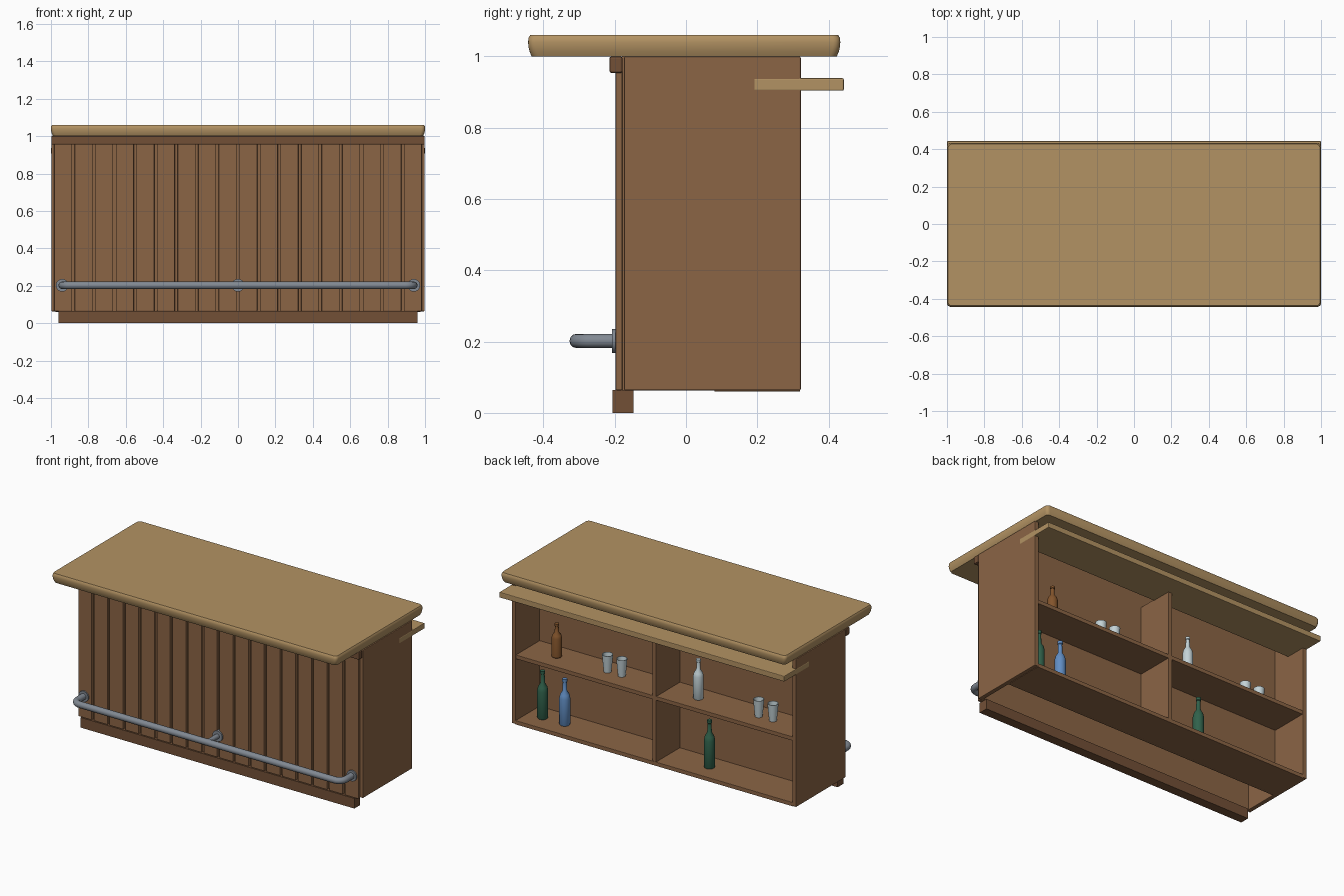
import bpy, bmesh, math

if "Cube" in bpy.data.objects:
    bpy.data.objects.remove(bpy.data.objects["Cube"])


def material(name, rgb):
    m = bpy.data.materials.new(name)
    m.diffuse_color = (*rgb, 1)
    m.use_nodes = True
    m.node_tree.nodes["Principled BSDF"].inputs["Base Color"].default_value = m.diffuse_color
    return m


WOOD = material("wood", (0.26, 0.13, 0.06))
TRIM = material("dark_wood", (0.17, 0.08, 0.037))
OAK = material("light_wood", (0.45, 0.29, 0.125))
STEEL = material("steel", (0.22, 0.25, 0.29))
GREEN = material("green_glass", (0.03, 0.12, 0.07))
BLUE = material("blue_glass", (0.12, 0.27, 0.55))
AMBER = material("amber_glass", (0.23, 0.09, 0.025))
CLEAR = material("clear_glass", (0.55, 0.65, 0.68))


def finish(name, bm, mat, smooth=None):
    bmesh.ops.recalc_face_normals(bm, faces=bm.faces[:])
    me = bpy.data.meshes.new(name)
    bm.to_mesh(me)
    bm.free()
    ob = bpy.data.objects.new(name, me)
    bpy.context.collection.objects.link(ob)
    me.materials.append(mat)
    if smooth:
        bpy.ops.object.select_all(action='DESELECT')
        ob.select_set(True)
        bpy.context.view_layer.objects.active = ob
        bpy.ops.object.shade_smooth_by_angle(angle=math.radians(smooth))
    return ob


def box(name, x, y, z, mat, bevel=0.0):
    """Box from (min, max) pairs, with optional softened edges."""
    bm = bmesh.new()
    bmesh.ops.create_cube(bm, size=1)
    for v in bm.verts:
        for i, (a, b) in enumerate((x, y, z)):
            v.co[i] = a if v.co[i] < 0 else b
    ob = finish(name, bm, mat)
    if bevel:
        mod = ob.modifiers.new("bevel", 'BEVEL')
        mod.width, mod.segments = bevel, 2
    return ob


def stack(bm, rings):
    """Skin between successive rings and close both ends."""
    loops = [[bm.verts.new(p) for p in r] for r in rings]
    n = len(loops[0])
    for a, b in zip(loops, loops[1:]):
        for i in range(n):
            bm.faces.new((a[i], a[(i + 1) % n], b[(i + 1) % n], b[i]))
    bm.faces.new(loops[0])
    bm.faces.new(loops[-1])


def lathe(name, x, y, z, profile, mat, n=20):
    bm = bmesh.new()
    stack(bm, [[(x + r * math.cos(t), y + r * math.sin(t), z + h)
                for t in (2 * math.pi * i / n for i in range(n))] for r, h in profile])
    return finish(name, bm, mat, 35)


# Counter top: rounded rectangle with a softly bulged edge
def plan(inset, z, r=0.02):
    hx, y0, y1 = 1 - inset, -0.443 + inset, 0.433 - inset
    pts = []
    for cx, cy, q in ((hx - r, y1 - r, 0), (-hx + r, y1 - r, 1),
                      (-hx + r, y0 + r, 2), (hx - r, y0 + r, 3)):
        for k in range(5):
            t = math.pi / 2 * (q + k / 4)
            pts.append((cx + r * math.cos(t), cy + r * math.sin(t), z))
    return pts


bm = bmesh.new()
stack(bm, [plan(i, z) for i, z in ((0.010, 1.0), (0.004, 1.014), (0.001, 1.028),
                                   (0, 1.04), (0.001, 1.052), (0.006, 1.06))])
finish("counter_top", bm, OAK, 40)

# Cabinet carcass: sides, front, back panel, divider and shelves
for s, side in ((-1, "left"), (1, "right")):
    box(f"{side}_side", sorted((s * 0.97, s * 0.998)), (-0.174, 0.322), (0.063, 1.0), WOOD, 0.004)
box("front_panel", (-0.975, 0.975), (-0.18, -0.155), (0.063, 1.0), WOOD)
box("inner_back_panel", (-0.975, 0.975), (0.06, 0.08), (0.063, 1.0), WOOD)
box("divider", (-0.014, 0.014), (0.075, 0.318), (0.08, 0.91), WOOD, 0.002)
box("bottom_shelf", (-0.975, 0.975), (0.08, 0.32), (0.06, 0.085), WOOD, 0.002)
for s, side in ((-1, "left"), (1, "right")):
    box(f"{side}_mid_shelf", sorted((s * 0.012, s * 0.975)), (0.075, 0.318), (0.475, 0.5), WOOD, 0.002)
box("work_shelf", (-0.999, 0.999), (0.19, 0.443), (0.904, 0.939), OAK, 0.004)

# Front boards, top trim and kick plinth
for i in range(18):
    c = (i - 8.5) * 0.11
    box(f"front_board_{i + 1}", (c - 0.048, c + 0.048), (-0.198, -0.178), (0.063, 0.96), WOOD, 0.004)
box("top_trim", (-0.998, 0.998), (-0.215, -0.178), (0.954, 1.0), TRIM, 0.006)
box("kick_plinth", (-0.96, 0.96), (-0.206, -0.147), (0, 0.064), TRIM)

# Foot rail: bent tube with wall flanges and a middle post
Z, Y, X, R = 0.202, -0.307, 0.94, 0.045
half = [(X, -0.198)] + [(X - R + R * math.cos(t), Y + R - R * math.sin(t))
                        for t in (math.pi / 2 * k / 6 for k in range(7))]
path = half + [(-x, y) for x, y in reversed(half)]
cu = bpy.data.curves.new("foot_rail", 'CURVE')
cu.dimensions = '3D'
cu.bevel_depth, cu.bevel_resolution, cu.use_fill_caps = 0.02, 4, True
sp = cu.splines.new('POLY')
sp.points.add(len(path) - 1)
for p, (x, y) in zip(sp.points, path):
    p.co = (x, y, Z, 1)
cu.materials.append(STEEL)
bpy.context.collection.objects.link(bpy.data.objects.new("foot_rail", cu))


def disc(name, x, r, y0, y1):
    bm = bmesh.new()
    stack(bm, [[(x + r * math.cos(t), y, Z + r * math.sin(t))
                for t in (2 * math.pi * i / 20 for i in range(20))] for y in (y0, y1)])
    finish(name, bm, STEEL, 35)


for x, side in ((-X, "left"), (0, "middle"), (X, "right")):
    disc(f"{side}_rail_flange", x, 0.034, -0.207, -0.178)
disc("middle_rail_post", 0, 0.015, Y, -0.2)


# Bottles and glasses on the shelves
def bottle(name, x, z, h, r, mat):
    prof = ((0.9, 0), (1, 0.02), (1, 0.58), (0.85, 0.66), (0.42, 0.74),
            (0.36, 0.93), (0.46, 0.94), (0.46, 1))
    lathe(name, x, 0.2, z, [(r * a, h * b) for a, b in prof], mat)


bottle("green_bottle_1", 0.865, 0.085, 0.30, 0.032, GREEN)
bottle("blue_bottle", 0.71, 0.085, 0.29, 0.032, BLUE)
bottle("green_bottle_2", -0.305, 0.085, 0.30, 0.032, GREEN)
bottle("amber_bottle", 0.766, 0.5, 0.21, 0.03, AMBER)
bottle("clear_bottle", -0.227, 0.5, 0.25, 0.03, CLEAR)
for i, x in enumerate((0.41, 0.31, -0.65, -0.75)):
    lathe(f"glass_{i + 1}", x, 0.2, 0.5,
          [(0.022, 0), (0.027, 0.05), (0.032, 0.11), (0.029, 0.11), (0.02, 0.012)], CLEAR)
